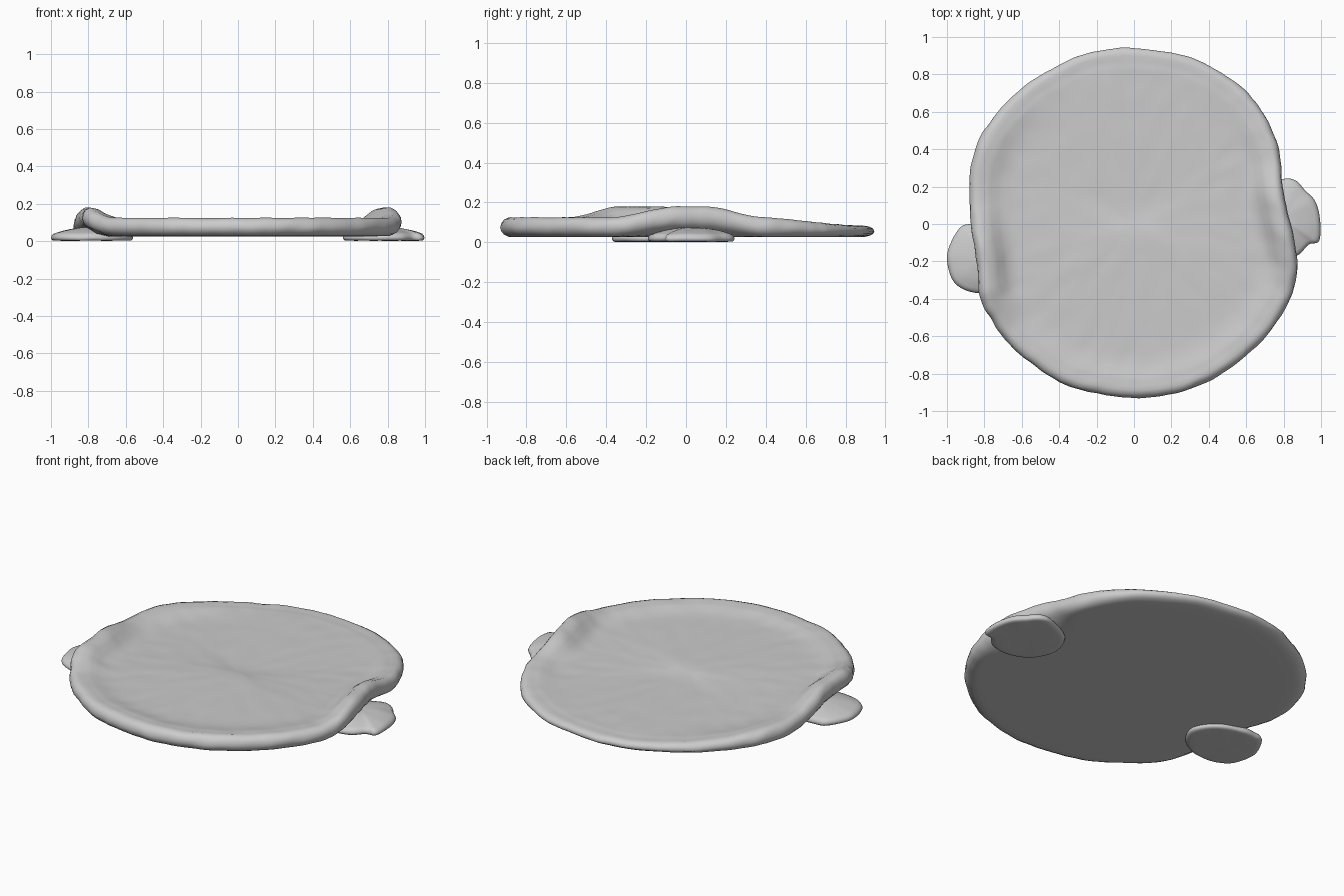
import bpy, bmesh, math
from mathutils import Vector, noise

if "Cube" in bpy.data.objects:
    bpy.data.objects.remove(bpy.data.objects["Cube"])


def closed_curve(pts, sub):
    """Smooth closed outline through pts (Catmull-Rom)."""
    out, n = [], len(pts)
    p = [Vector(q) for q in pts]
    for i in range(n):
        a, b, c, d = p[i - 1], p[i], p[(i + 1) % n], p[(i + 2) % n]
        for k in range(sub):
            t = k / sub
            out.append(0.5 * (2 * b + (c - a) * t + (2 * a - 5 * b + 4 * c - d) * t * t
                              + (3 * b - a - 3 * c + d) * t ** 3))
    return out


def ring_solid(name, outline, centre, profile, inner):
    """Closed solid of scaled outline rings; profile(edge_point) -> [(scale, z)], bottom to top.
    inner(x, y, z) gives a final surface offset."""
    bm = bmesh.new()
    c = Vector(centre)
    cols = []
    for e in outline:
        col = []
        for f, z in profile(e):
            q = c + (e - c) * f
            col.append(bm.verts.new(inner(q.x, q.y, z)))
        cols.append(col)
    n, m = len(cols), len(cols[0])
    ends = []
    for k in (0, m - 1):
        z = sum(col[k].co.z for col in cols) / n
        ends.append(bm.verts.new((c.x, c.y, z)))
    for i in range(n):
        a, b = cols[i], cols[(i + 1) % n]
        for k in range(m - 1):
            bm.faces.new((a[k], b[k], b[k + 1], a[k + 1]))
        bm.faces.new((ends[0], b[0], a[0]))
        bm.faces.new((ends[1], a[-1], b[-1]))
    bmesh.ops.recalc_face_normals(bm, faces=bm.faces)
    for f in bm.faces:
        f.smooth = True
    me = bpy.data.meshes.new(name)
    bm.to_mesh(me)
    bm.free()
    ob = bpy.data.objects.new(name, me)
    bpy.context.collection.objects.link(ob)
    return ob


def smooth(a, b, t):
    t = max(0, min(1, (t - a) / (b - a)))
    return t * t * (3 - 2 * t)


# Irregular round slab with its left and right rims lifted over the tabs
slab_pts = [(0, .94), (-.22, .92), (-.42, .84), (-.62, .71), (-.79, .52), (-.87, .32),
            (-.88, .15), (-.865, -.05), (-.84, -.22), (-.825, -.38), (-.77, -.5), (-.64, -.67),
            (-.4, -.845), (-.2, -.905), (0, -.93), (.2, -.91), (.42, -.83), (.64, -.67),
            (.8, -.47), (.87, -.28), (.865, -.13), (.83, .03), (.795, .2), (.77, .42),
            (.68, .61), (.55, .75), (.3, .89)]


def lift(e):
    if e.x > .5:
        return smooth(-.4, -.05, e.y) * (1 - smooth(.1, .42, e.y))
    if e.x < -.5:
        return smooth(-.62, -.35, e.y) * (1 - smooth(-.15, .2, e.y))
    return 0


def slab_profile(e):
    up = lift(e)
    low = .028 + .04 * up                                # underside at the rim
    rim = .125 - .042 * smooth(.35, .95, e.y) + .055 * up  # top of the rim
    mid = (low + rim) / 2
    floor = .102 - .018 * smooth(-.8, .9, e.y)
    prof = [(f, .026) for f in (.2, .4, .6, .75, .85)]
    prof += [(.92, .027 + .015 * up), (.955, low), (.98, low + .12 * (rim - low)),
             (.996, low + .3 * (rim - low)), (1, mid), (.994, rim - .25 * (rim - low)),
             (.978, rim - .09 * (rim - low)), (.955, rim), (.93, rim - .004)]
    for f in (.9, .87, .83, .79, .74, .69, .63, .57, .5, .43, .36, .29, .22, .15, .08):
        w = smooth(.76, .94, f)
        prof.append((f, floor + (rim - floor) * w))
    return prof


def slab_bumps(x, y, z):
    p = Vector((x * 14, y * 14, z * 14))
    big = noise.noise(p)
    r = math.hypot(x, y)
    k = .006 * smooth(.6, .85, r) * big / max(r, .1)
    dz = .003 * noise.noise(p * .8 + Vector((5, 3, 1))) if z > .07 else 0
    return (x * (1 + k), y * (1 + k), z + dz)


ring_solid("round_slab", closed_curve(slab_pts, 8), (0, 0), slab_profile, slab_bumps)

# Two flat lobes tucked under the slab
right_pts = [(.78, .235), (.86, .235), (.915, .18), (.97, .12), (.995, .02), (.99, -.09),
             (.935, -.11), (.87, -.17), (.76, -.19), (.63, -.14), (.56, 0), (.62, .15)]
left_pts = [(-.78, .0), (-.87, .0), (-.925, -.015), (-.975, -.09), (-1, -.18), (-.975, -.29),
            (-.92, -.345), (-.83, -.37), (-.72, -.36), (-.61, -.29), (-.56, -.17), (-.64, -.05)]


def tab_profile(e):
    prof = [(f, .003) for f in (.3, .6, .85)]
    prof += [(.95, .004), (.985, .01), (1, .019), (.98, .029)]
    prof += [(f, .034 + .041 * (1 - f ** 2.2)) for f in (.94, .87, .78, .68, .55, .4, .25, .1)]
    return prof


def tab_bumps(x, y, z):
    k = .002 * noise.noise(Vector((x * 12, y * 12, z * 12)))
    return (x, y, max(0, z + k))


for name, pts, c in (("right_tab", right_pts, (.79, .03)), ("left_tab", left_pts, (-.79, -.18))):
    ring_solid(name, closed_curve(pts, 6), c, tab_profile, tab_bumps)
